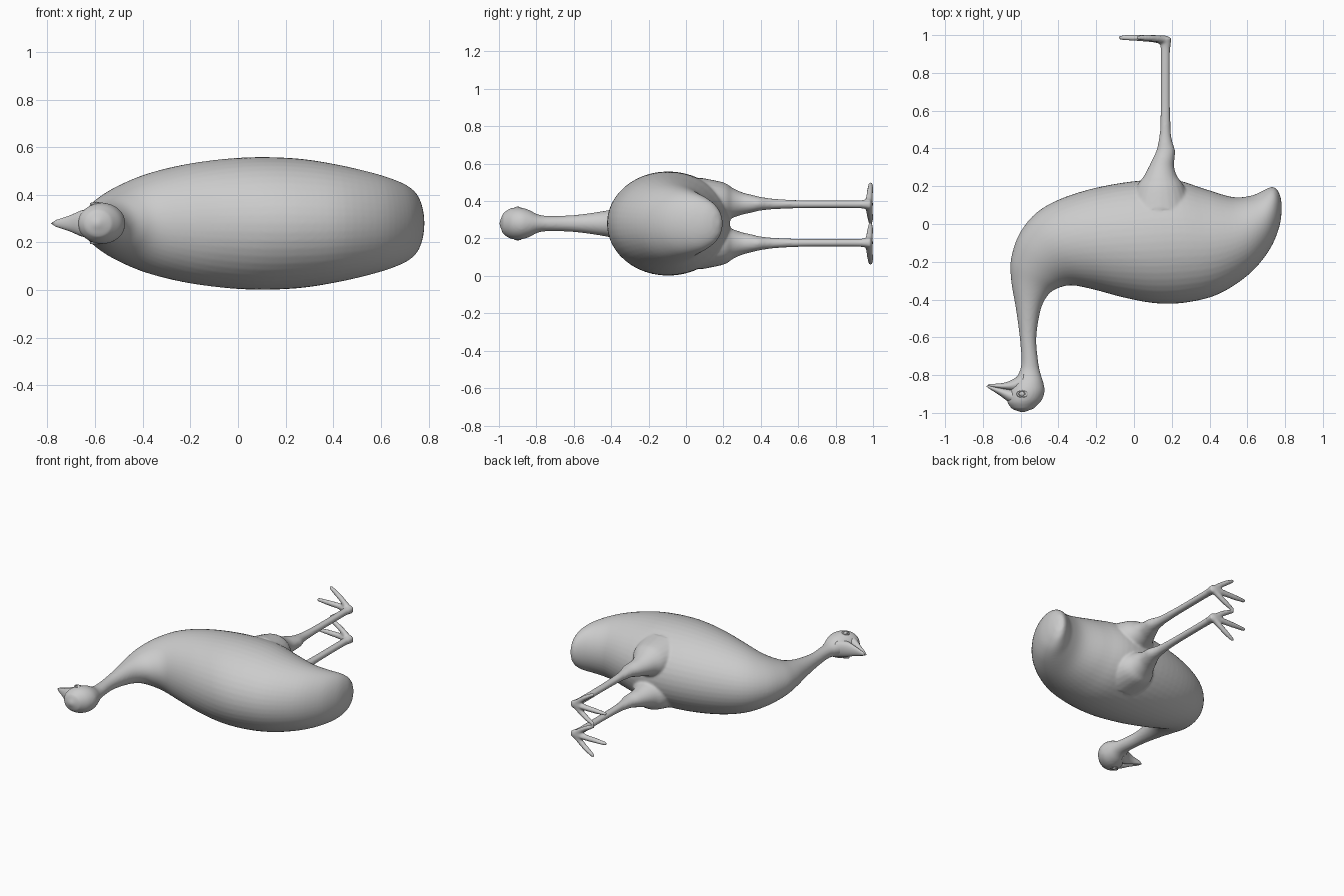
import bpy, bmesh, math
from mathutils import Vector

if "Cube" in bpy.data.objects:
    bpy.data.objects.remove(bpy.data.objects["Cube"])

MID = 0.28   # height of the bird's plane of symmetry (it lies on its side)


def spline(rows, steps):
    """Catmull-Rom through rows of equal-length tuples."""
    out = []
    n = len(rows)
    for i in range(n - 1):
        p0, p1, p2, p3 = (rows[max(0, min(n - 1, i + k))] for k in (-1, 0, 1, 2))
        for s in range(steps):
            t = s / steps
            out.append(tuple(0.5 * (2 * b + (c - a) * t + (2 * a - 5 * b + 4 * c - d) * t * t
                                    + (3 * b - a - 3 * c + d) * t ** 3)
                             for a, b, c, d in zip(p0, p1, p2, p3)))
    out.append(tuple(rows[-1]))
    return out


def loft(bm, rings, start, end, sides):
    """rings: (centre, u, v) ellipses, closed by a pole at each end."""
    loops = [[bm.verts.new(c + u * math.cos(2 * math.pi * k / sides) + v * math.sin(2 * math.pi * k / sides))
              for k in range(sides)] for c, u, v in rings]
    faces = []
    for a, b in zip(loops, loops[1:]):
        for k in range(sides):
            j = (k + 1) % sides
            faces.append(bm.faces.new((a[k], a[j], b[j], b[k])))
    for loop, pole, flip in ((loops[0], start, True), (loops[-1], end, False)):
        p = bm.verts.new(pole)
        for k in range(sides):
            j = (k + 1) % sides
            faces.append(bm.faces.new((loop[j], loop[k], p) if flip else (loop[k], loop[j], p)))
    bmesh.ops.recalc_face_normals(bm, faces=faces)


def outline_loft(bm, rows, start, end, steps=5, sides=48):
    """rows: (ax, ay, bx, by, half_width, z) with a and b opposite outline points."""
    rings = []
    for ax, ay, bx, by, w, z in spline(rows, steps):
        a, b = Vector((ax, ay, z)), Vector((bx, by, z))
        rings.append(((a + b) / 2, (a - b) / 2, Vector((0, 0, w))))
    loft(bm, rings, Vector(start), Vector(end), sides)


def make_object(name, bm):
    mesh = bpy.data.meshes.new(name)
    bm.to_mesh(mesh)
    bm.free()
    for p in mesh.polygons:
        p.use_smooth = True
    obj = bpy.data.objects.new(name, mesh)
    bpy.context.collection.objects.link(obj)
    return obj


bm = bmesh.new()

# Head, neck, body and tail: belly-side point, back-side point, half width
torso = [
    (-.645, -.98, -.53, -.977, .055), (-.67, -.945, -.49, -.935, .08),
    (-.665, -.90, -.473, -.885, .086), (-.64, -.845, -.48, -.84, .074),
    (-.61, -.79, -.495, -.79, .048), (-.596, -.73, -.507, -.73, .041),
    (-.605, -.60, -.517, -.60, .045), (-.625, -.45, -.493, -.45, .065),
    (-.65, -.30, -.45, -.37, .09), (-.65, -.18, -.39, -.335, .122),
    (-.60, -.04, -.32, -.325, .165), (-.49, .08, -.20, -.35, .215),
    (-.30, .165, -.05, -.39, .255), (-.05, .22, .12, -.42, .277),
    (.20, .235, .28, -.415, .273), (.37, .187, .45, -.37, .248),
    (.52, .143, .61, -.265, .212), (.62, .15, .715, -.14, .178),
    (.68, .175, .768, -.02, .145), (.715, .192, .782, .08, .105),
    (.738, .197, .777, .14, .06),
]
outline_loft(bm, [r + (MID,) for r in torso], (-.59, -1.0, MID), (.762, .18, MID))

# Legs: y, x centre, x radius, z offset, z radius
leg = [
    (.08, .14, .17, .115, .13), (.20, .14, .125, .115, .105),
    (.25, .14, .09, .11, .08), (.30, .145, .068, .107, .06),
    (.35, .158, .057, .106, .048), (.39, .168, .049, .106, .038),
    (.44, .166, .036, .105, .031), (.50, .166, .028, .104, .026),
    (.65, .166, .025, .103, .021), (.90, .166, .025, .103, .021),
    (.95, .167, .028, .103, .024), (.985, .167, .031, .103, .03),
]
# Toes: path of (x, y, sideways offset, radius)
toes = [
    [(.17, .975, 0, .024), (.08, .982, 0, .019), (0, .985, 0, .017), (-.075, .987, 0, .012)],
    [(.17, .975, 0, .022), (.11, .982, .05, .018), (.06, .985, .085, .016), (.02, .987, .11, .012)],
    [(.17, .975, 0, .022), (.11, .982, -.045, .018), (.06, .985, -.075, .016), (.02, .987, -.095, .012)],
]
for side in (1, -1):
    rows = [(x - rx, y, x + rx, y, rz, MID + side * o) for y, x, rx, o, rz in leg]
    outline_loft(bm, rows, (.14, .05, MID + side * .11), (.167, 1.0, MID + side * .103), 5, 24)
    for path in toes:
        pts = spline([(x, y, MID + side * (.103 + o), r) for x, y, o, r in path], 4)
        d = (Vector(pts[-1][:3]) - Vector(pts[0][:3])).normalized()
        across = d.cross(Vector((0, 1, 0))).normalized()
        rings = [(Vector(p[:3]), Vector((0, min(p[3], 1.001 - p[1]), 0)), across * p[3]) for p in pts]
        loft(bm, rings, Vector(pts[0][:3]) - d * .012, Vector(pts[-1][:3]) + d * .014, 12)

# Blend all the body parts into one skin
body = make_object("bird_body", bm)
remesh = body.modifiers.new("blend", 'REMESH')
remesh.mode = 'VOXEL'
remesh.voxel_size = 0.008
remesh.use_smooth_shade = True
smooth = body.modifiers.new("soften", 'SMOOTH')
smooth.factor = 0.5
smooth.iterations = 5

# Beak halves meeting along the mouth line
beaks = {
    "upper_beak": [(-.60, -.875, -.60, -.975, .065), (-.65, -.874, -.66, -.945, .055),
                   (-.70, -.868, -.71, -.908, .034), (-.765, -.855, -.765, -.873, .014)],
    "lower_beak": [(-.58, -.775, -.60, -.90, .058), (-.64, -.822, -.65, -.885, .050),
                   (-.70, -.843, -.70, -.874, .031), (-.762, -.846, -.762, -.862, .012)],
}
for name, rows in beaks.items():
    bm = bmesh.new()
    tip = (-.785, -.857, MID) if name == "upper_beak" else (-.775, -.852, MID)
    outline_loft(bm, [r + (MID,) for r in rows], (-.58, -.89, MID), tip, 5, 24)
    make_object(name, bm)

# Eyes with a raised lid around each
for side, label in ((1, "left"), (-1, "right")):
    spot = (-.592, -.90, MID + side * .075)
    bpy.ops.mesh.primitive_uv_sphere_add(segments=20, ring_count=12, radius=.016, location=spot)
    bpy.context.object.name = label + "_eye"
    bpy.ops.object.shade_smooth()
    bpy.ops.mesh.primitive_torus_add(major_segments=24, minor_segments=8, major_radius=.02,
                                     minor_radius=.005, location=(spot[0], spot[1], MID + side * .082))
    bpy.context.object.name = label + "_eyelid"
    bpy.context.object.scale = (1.2, .8, 1)
    bpy.ops.object.shade_smooth()
